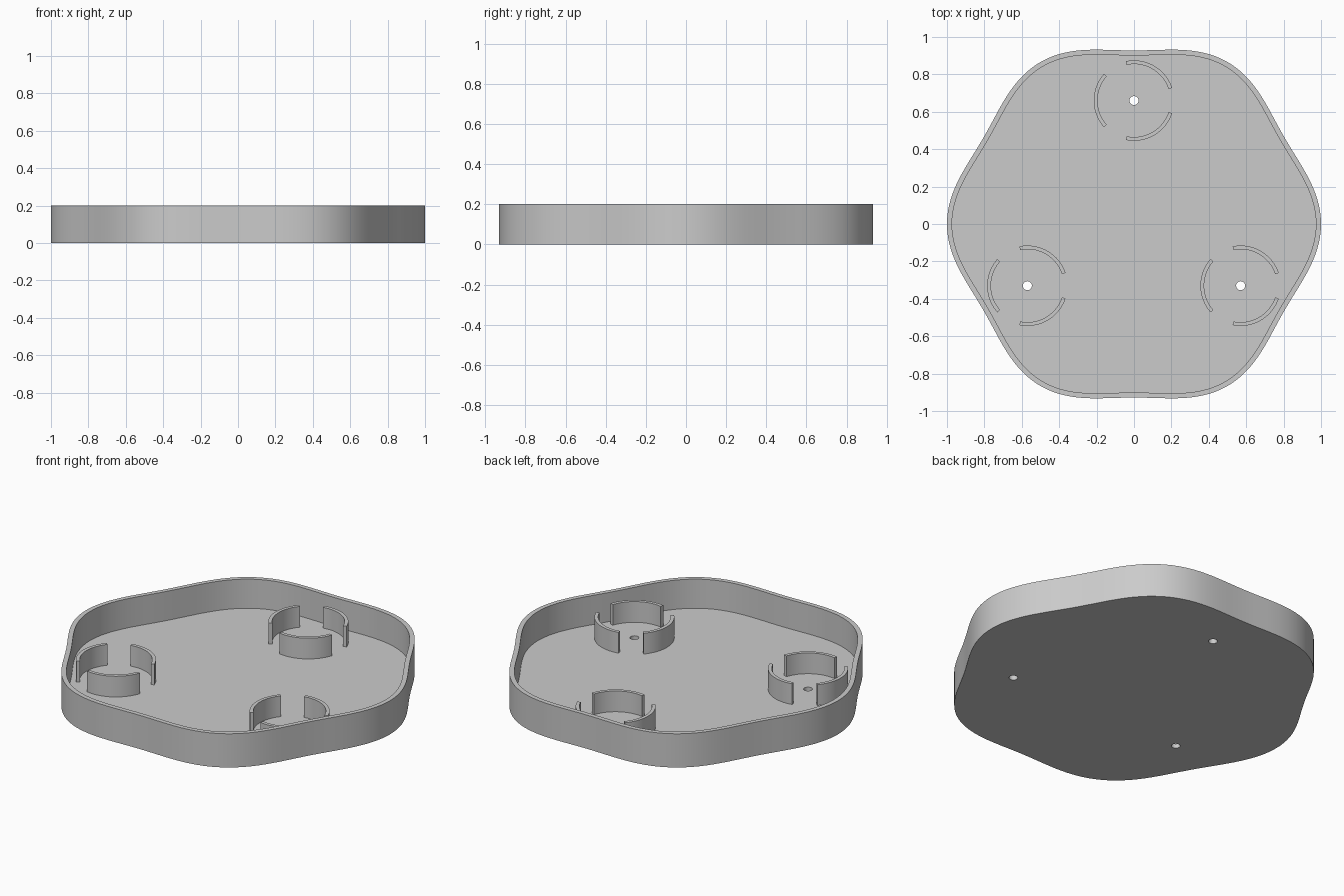
import bpy
import bmesh
from math import cos, sin, radians, tau, hypot

HEIGHT, FLOOR, WALL, CLIP_TOP = 0.2, 0.027, 0.027, 0.15
CENTRES = [(0, 0.66), (-0.57, -0.33), (0.57, -0.33)]

cube = bpy.data.objects.get("Cube")
if cube:
    bpy.data.objects.remove(cube, do_unlink=True)

grey = bpy.data.materials.new("light grey plastic")
grey.use_nodes = True
grey.diffuse_color = (0.6, 0.6, 0.6, 1)
for node in grey.node_tree.nodes:
    if node.type == 'BSDF_PRINCIPLED':
        node.inputs["Base Color"].default_value = grey.diffuse_color


def prism(name, points, z0, z1):
    """Extrude a closed outline from z0 to z1."""
    bm = bmesh.new()
    base = bm.faces.new([bm.verts.new((x, y, z0)) for x, y in points])
    top = bmesh.ops.extrude_face_region(bm, geom=[base], use_keep_orig=True)
    verts = [g for g in top["geom"] if isinstance(g, bmesh.types.BMVert)]
    bmesh.ops.translate(bm, verts=verts, vec=(0, 0, z1 - z0))
    bmesh.ops.recalc_face_normals(bm, faces=bm.faces)
    mesh = bpy.data.meshes.new(name)
    bm.to_mesh(mesh)
    bm.free()
    mesh.materials.append(grey)
    obj = bpy.data.objects.new(name, mesh)
    bpy.context.collection.objects.link(obj)
    return obj


def activate(obj):
    bpy.ops.object.select_all(action='DESELECT')
    obj.select_set(True)
    bpy.context.view_layer.objects.active = obj


def cut(obj, cutter):
    """Subtract a cutter and throw it away."""
    cutter.hide_render = True
    mod = obj.modifiers.new("cut", 'BOOLEAN')
    mod.operation, mod.solver, mod.object = 'DIFFERENCE', 'EXACT', cutter
    activate(obj)
    bpy.ops.object.modifier_apply(modifier=mod.name)
    bpy.data.objects.remove(cutter, do_unlink=True)


def smooth(obj):
    activate(obj)
    bpy.ops.object.shade_smooth_by_angle(angle=radians(30))


def arc(cx, cy, r, a0, a1, n):
    return [(cx + r * cos(a0 + (a1 - a0) * i / n),
             cy + r * sin(a0 + (a1 - a0) * i / n)) for i in range(n + 1)]


def wavy(t):
    r = 0.964 + 0.036 * cos(6 * t)
    return r * cos(t), r * sin(t)


def outline(inset, n=180):
    """Six-lobed outline, moved inwards along its normal."""
    points = []
    for i in range(n):
        t = tau * i / n
        (x, y), (xa, ya), (xb, yb) = wavy(t), wavy(t - 0.001), wavy(t + 0.001)
        dx, dy = xb - xa, yb - ya
        length = hypot(dx, dy)
        points.append((x - inset * dy / length, y + inset * dx / length))
    return points


# Tray: hollowed body with three through holes
tray = prism("tray", outline(0), 0, HEIGHT)
cut(tray, prism("hollow_cutter", outline(WALL), FLOOR, HEIGHT + 0.1))
for cx, cy in CENTRES:
    cut(tray, prism("hole_cutter", arc(cx, cy, 0.024, 0, tau, 32)[:-1], -0.1, 0.1))
smooth(tray)

# Holders: three curved walls around each hole
half = radians(41.5)
for h, (cx, cy) in enumerate(CENTRES, 1):
    for k, mid in enumerate((60, 180, 300), 1):
        a0, a1 = radians(mid) - half, radians(mid) + half
        ring = arc(cx, cy, 0.215, a0, a1, 20) + arc(cx, cy, 0.195, a1, a0, 20)
        smooth(prism(f"holder_{h}_wall_{k}", ring, FLOOR - 0.005, CLIP_TOP))
